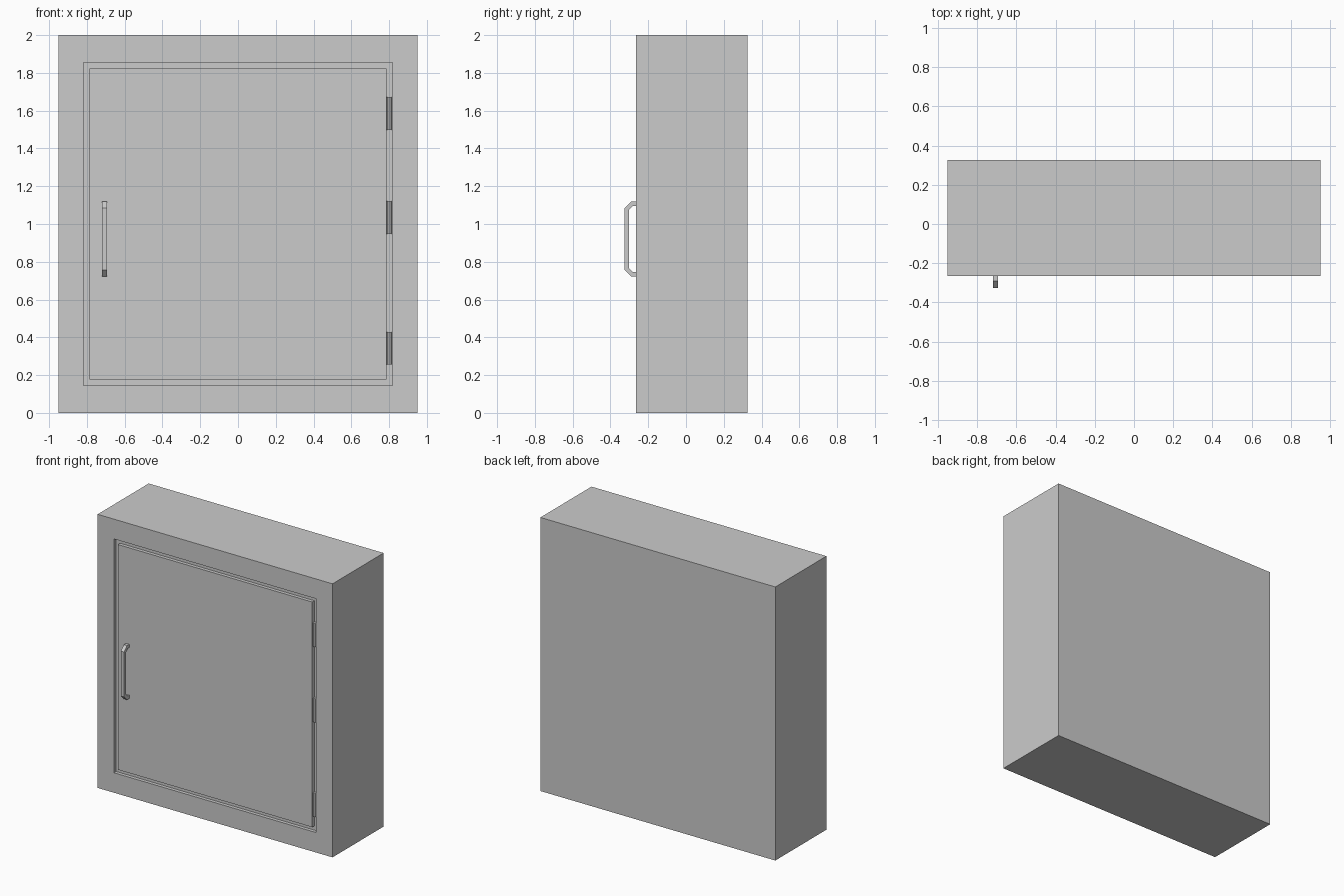
import bpy, bmesh
from mathutils import Matrix, Vector

if "Cube" in bpy.data.objects:
    bpy.data.objects.remove(bpy.data.objects["Cube"])

FRONT, BACK = -0.265, 0.325
GROOVE = 0.025  # depth of the recess around the door


def add_object(name, bm):
    bmesh.ops.recalc_face_normals(bm, faces=bm.faces)
    mesh = bpy.data.meshes.new(name)
    bm.to_mesh(mesh)
    bm.free()
    obj = bpy.data.objects.new(name, mesh)
    bpy.context.collection.objects.link(obj)
    return obj


def box(lo, hi):
    bm = bmesh.new()
    bmesh.ops.create_cube(bm, size=1)
    lo, hi = Vector(lo), Vector(hi)
    for v in bm.verts:
        v.co = Vector(lo[i] if v.co[i] < 0 else hi[i] for i in range(3))
    return bm


# cabinet body, front face inset to a frame and pushed in as a recess
bm = box((-0.95, FRONT, 0), (0.95, BACK, 2))
bm.normal_update()
face = next(f for f in bm.faces if f.normal.y < -0.9)
bmesh.ops.inset_region(bm, faces=[face], thickness=0.1)
for v in face.verts:
    v.co.x = 0.817 if v.co.x > 0 else -0.817
    v.co.z = 1.855 if v.co.z > 1 else 0.146
recess = bmesh.ops.extrude_discrete_faces(bm, faces=[face])["faces"][0]
for v in recess.verts:
    v.co.y += GROOVE
add_object("cabinet_body", bm)

# door panel, flush with the frame
add_object("door", box((-0.786, FRONT, 0.177), (0.786, FRONT + GROOVE + 0.002, 1.823)))

# three hinge barrels in the right-hand groove
for i, z in enumerate((0.343, 1.034, 1.585)):
    bm = bmesh.new()
    bmesh.ops.create_cone(bm, cap_ends=True, segments=8, radius1=0.0125,
                          radius2=0.0125, depth=0.173,
                          matrix=Matrix.Translation((0.8, FRONT + 0.0125, z)))
    add_object(f"hinge_{i + 1}", bm)

# pull handle: chamfered bracket profile in the YZ plane, extruded along x
MID = 0.92
upper = [(FRONT + 0.004, 0.198), (-0.291, 0.198), (-0.325, 0.164)]
inner = [(-0.302, 0.154), (-0.282, 0.174), (FRONT + 0.004, 0.174)]
outline = (upper + [(y, -z) for y, z in reversed(upper)]
           + [(y, -z) for y, z in reversed(inner)] + inner)
bm = bmesh.new()
profile = bm.faces.new([bm.verts.new((-0.72, y, MID + z)) for y, z in outline])
ext = bmesh.ops.extrude_face_region(bm, geom=[profile])["geom"]
bmesh.ops.translate(bm, vec=(0.026, 0, 0),
                    verts=[g for g in ext if isinstance(g, bmesh.types.BMVert)])
add_object("handle", bm)
